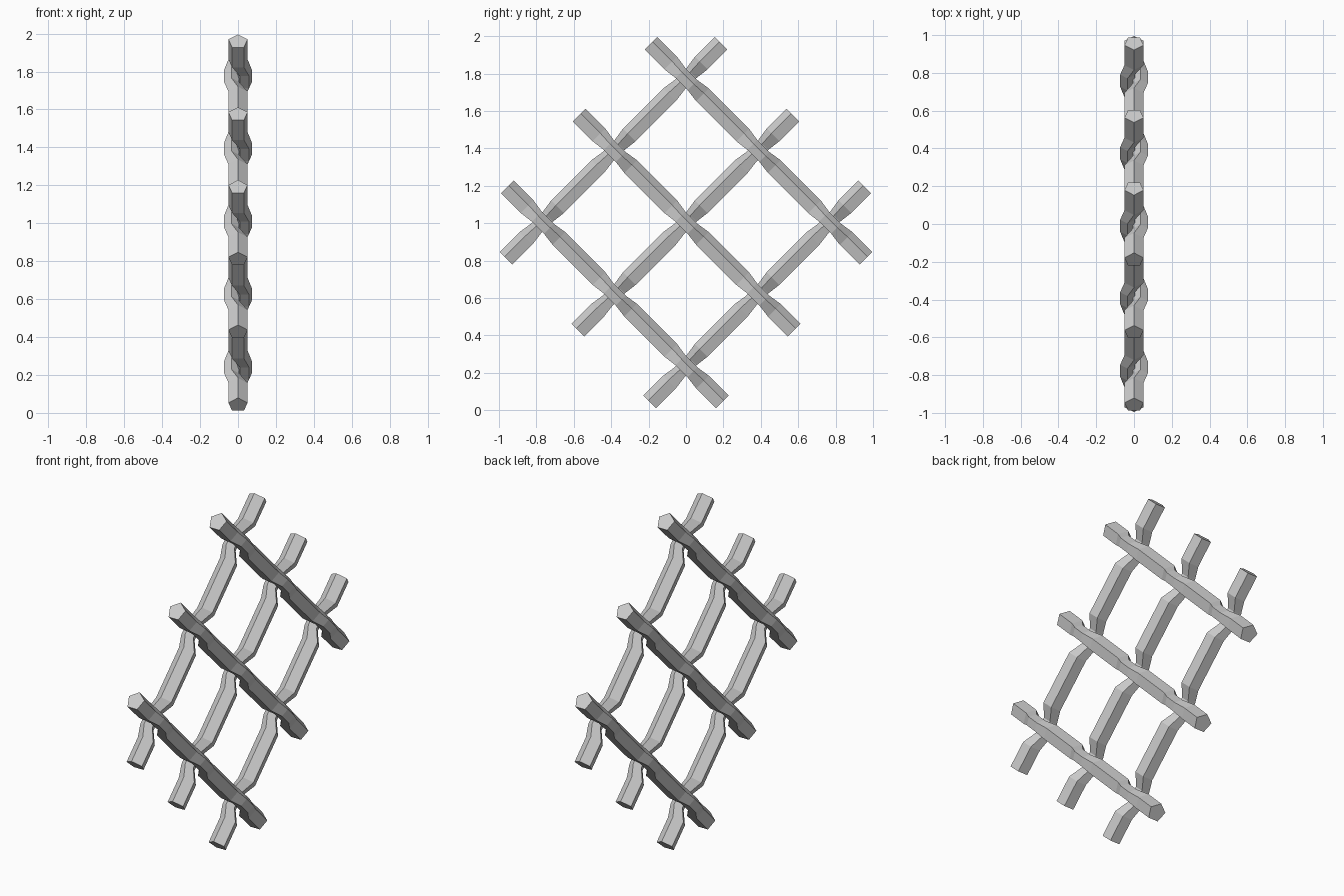
import bpy, bmesh, math
from mathutils import Vector

if "Cube" in bpy.data.objects:
    bpy.data.objects.remove(bpy.data.objects["Cube"])

SPACING, HALF, R = 0.543, 0.812, 0.053   # crossing pitch, rod half length, pentagon radius
CENTRE = Vector((0, 0, 1.0))


def profile():
    """(distance along rod, kink amount, thickness scale) for each ring"""
    rings = [(-HALF, 0, 1)]
    for c in (-SPACING, 0, SPACING):
        rings += [(c - 0.12, 0, 1), (c - 0.045, 1, 0.78),
                  (c + 0.045, 1, 0.78), (c + 0.12, 0, 1)]
    return rings + [(HALF, 0, 1)]


def rod(name, along, up, shift, side):
    """Five-sided rod that kinks to one side at every crossing"""
    bm = bmesh.new()
    rows = []
    for t, kink, s in profile():
        mid = CENTRE + along * t + up * shift + Vector((side * 0.034 * kink, 0, 0))
        row = []
        for i in range(5):
            a = math.tau * i / 5
            row.append(bm.verts.new(mid + up * (R * s * math.cos(a))
                                    + Vector((R * s * math.sin(a), 0, 0))))
        rows.append(row)
    for a, b in zip(rows, rows[1:]):
        for i in range(5):
            j = (i + 1) % 5
            bm.faces.new((a[i], a[j], b[j], b[i]))
    bm.faces.new(rows[0])
    bm.faces.new(rows[-1])
    bmesh.ops.recalc_face_normals(bm, faces=bm.faces)
    me = bpy.data.meshes.new(name)
    bm.to_mesh(me)
    bm.free()
    bpy.context.collection.objects.link(bpy.data.objects.new(name, me))


# Two crossing families of three parallel rods
rising = Vector((0, 1, 1)).normalized()
falling = Vector((0, 1, -1)).normalized()
for k in (-1, 0, 1):
    rod(f"falling_rod_{k + 2}", falling, rising, k * SPACING, 1)
    rod(f"rising_rod_{k + 2}", rising, -falling, k * SPACING, -1)
